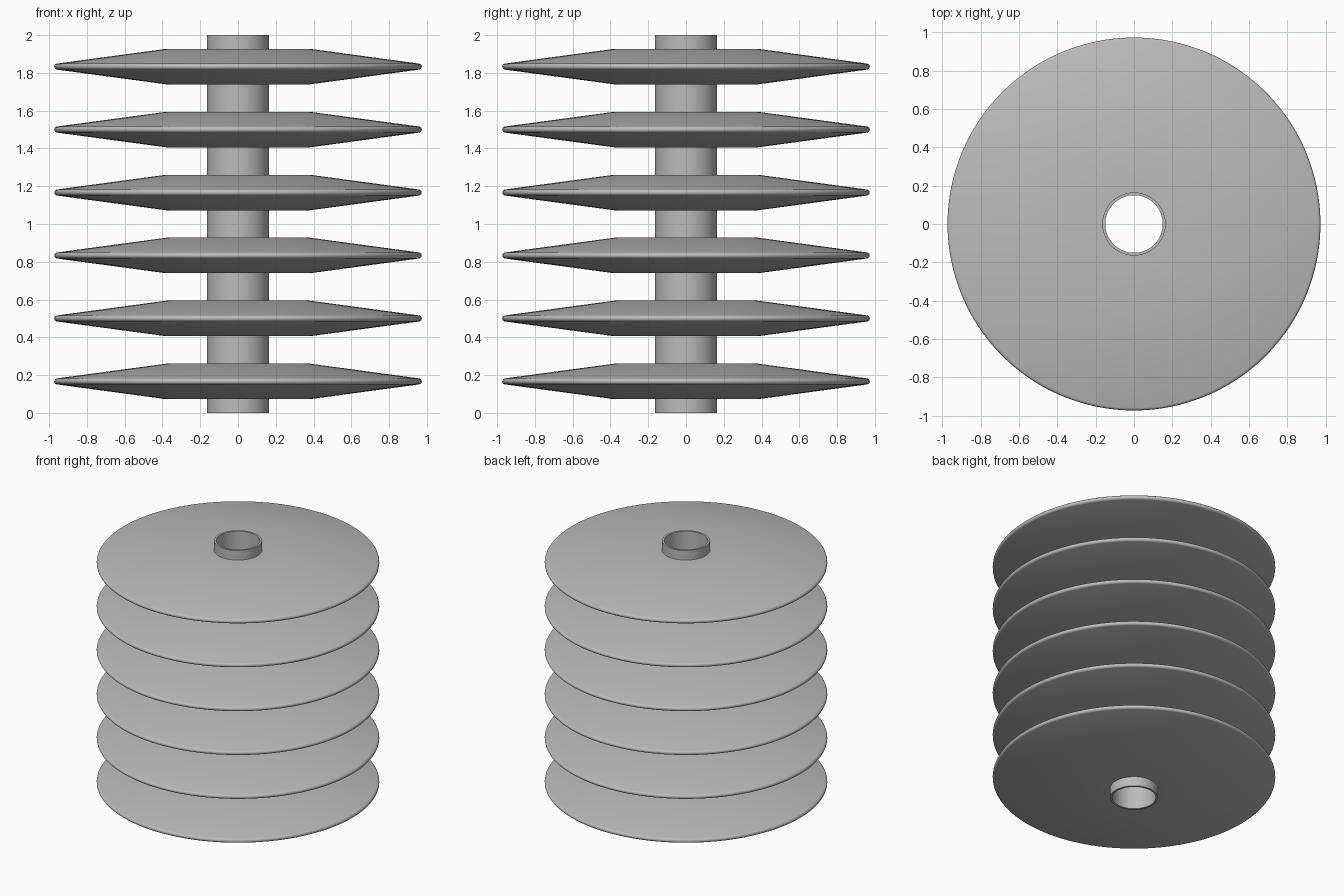
import bpy, bmesh, math

cube = bpy.data.objects.get("Cube")
if cube:
    bpy.data.objects.remove(cube)

grey = bpy.data.materials.new("light grey")
grey.use_nodes = True
colour = (0.5, 0.5, 0.5, 1)
grey.diffuse_color = colour
grey.node_tree.nodes["Principled BSDF"].inputs["Base Color"].default_value = colour


def lathe(name, profile, z=0, steps=128):
    """Spin a closed (radius, height) profile around the z axis."""
    bm = bmesh.new()
    verts = [bm.verts.new((r, 0, h)) for r, h in profile]
    edges = [bm.edges.new((a, b)) for a, b in zip(verts, verts[1:] + verts[:1])]
    bmesh.ops.spin(bm, geom=verts + edges, cent=(0, 0, 0), axis=(0, 0, 1),
                   angle=2 * math.pi, steps=steps, use_merge=True)
    bmesh.ops.remove_doubles(bm, verts=bm.verts, dist=0.0001)
    bmesh.ops.recalc_face_normals(bm, faces=bm.faces)
    mesh = bpy.data.meshes.new(name)
    bm.to_mesh(mesh)
    bm.free()
    mesh.materials.append(grey)
    obj = bpy.data.objects.new(name, mesh)
    obj.location.z = z
    bpy.context.collection.objects.link(obj)
    bpy.ops.object.select_all(action='DESELECT')
    bpy.context.view_layer.objects.active = obj
    obj.select_set(True)
    bpy.ops.object.shade_smooth_by_angle(angle=math.radians(30))
    return obj


# Hollow central tube
OUTER, INNER = 0.165, 0.15
lathe("central_tube", [(INNER, 0), (OUTER, 0), (OUTER, 2), (INNER, 2)])

# Fin section: flat hub, tapering faces and a rounded rim
HUB, RADIUS, HALF, ROUND = 0.38, 0.973, 0.094, 0.016
rim = []
for i in range(9):
    a = math.radians(-82 + 164 * i / 8)
    rim.append((RADIUS - ROUND + ROUND * math.cos(a), ROUND * math.sin(a)))
section = [(OUTER, -HALF), (HUB, -HALF)] + rim + [(HUB, HALF), (OUTER, HALF)]

# Six evenly stacked fins
for i in range(6):
    lathe(f"fin_{i + 1}", section, z=(i + 0.5) / 3)
